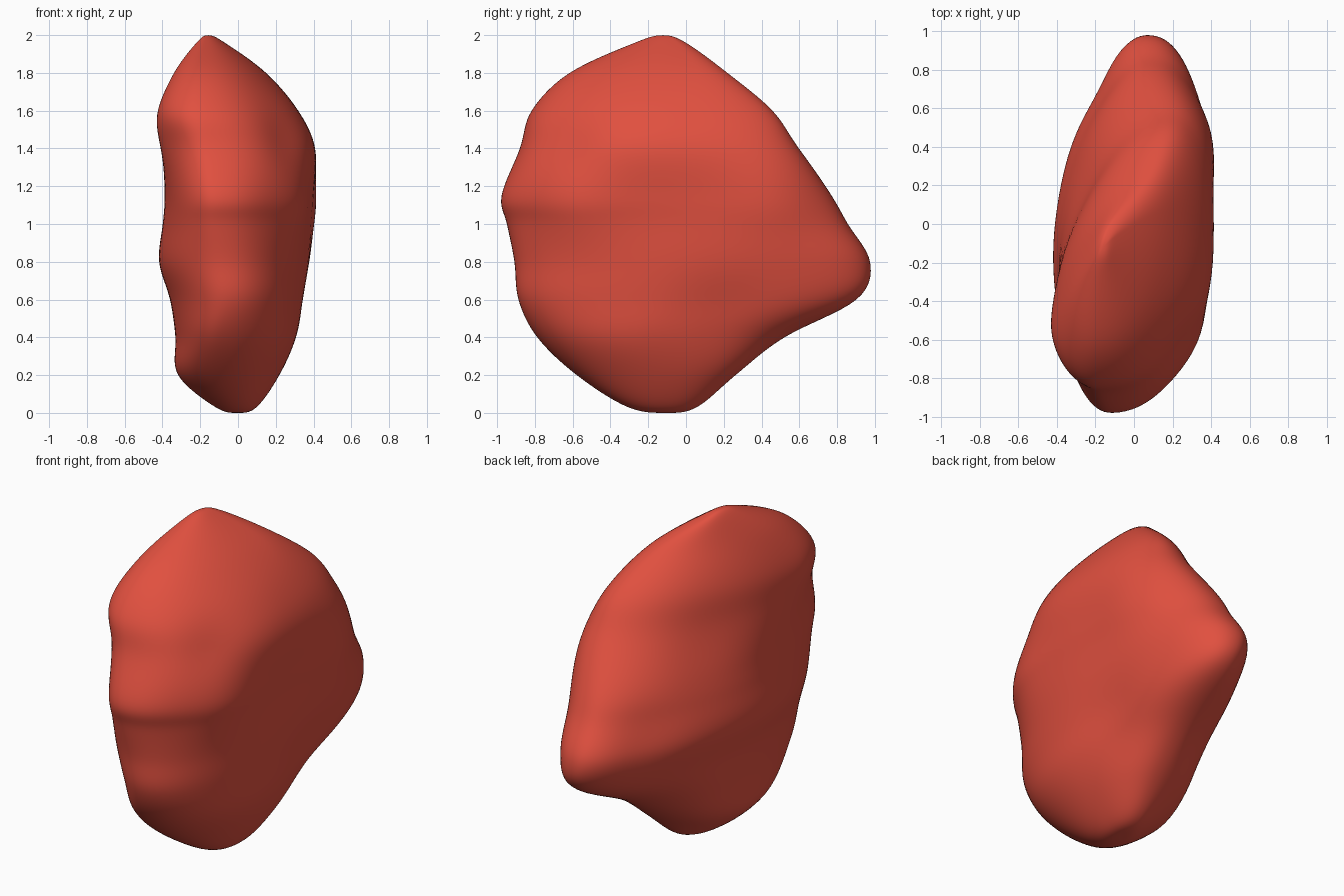
import bpy
import bmesh
import math
from mathutils import Vector

default_cube = bpy.data.objects.get("Cube")
if default_cube:
    bpy.data.objects.remove(default_cube, do_unlink=True)

SEGMENTS = 96
STEPS = 8

# Cross-sections: height, then left, right, front and back extreme points (x, y)
SECTIONS = [
    (0, 0, -.1, 0, -.1, 0, -.1, 0, -.1),
    (.03, -.12, -.13, .1, -.1, -.02, -.31, .01, .06),
    (.2, -.32, -.15, .22, -.1, -.08, -.58, .03, .26),
    (.4, -.33, -.15, .31, -.15, -.1, -.79, .05, .52),
    (.6, -.36, -.15, .35, 0, -.06, -.89, .09, .91),
    (.8, -.42, -.15, .38, .1, -.08, -.91, .05, .98),
    (1, -.4, -.15, .39, .08, -.11, -.95, .06, .86),
    (1.15, -.39, -.2, .4, 0, -.12, -.98, .08, .77),
    (1.4, -.4, -.38, .41, -.1, -.15, -.88, .15, .59),
    (1.6, -.42, -.5, .32, -.05, -.2, -.82, .15, .46),
    (1.8, -.34, -.38, .15, .05, -.19, -.62, .06, .22),
    (1.96, -.22, -.2, -.07, -.05, -.17, -.27, -.12, 0),
    (2, -.16, -.12, -.16, -.12, -.16, -.12, -.16, -.12),
]

# Soft hollows (positive) and bulges (negative): centre, radius, depth
HOLLOWS = [
    ((.26, -.62, 1.42), .18, .035),
    ((.32, .2, .52), .2, .03),
    ((.3, -.58, 1.1), .22, -.04),
    ((.33, .45, 1.15), .25, -.045),
    ((-.38, -.55, 1.45), .15, -.02),
    ((-.28, .2, 1.3), .25, .03),
    ((-.2, .7, .85), .2, .035),
    ((-.22, .18, .38), .2, -.03),
]


def mirrored(pole, neighbour):
    """Section beyond a pole, so the surface closes with a round cap."""
    return (neighbour[0],) + tuple(2 * p - n for p, n in zip(pole[1:], neighbour[1:]))


def smooth_blend(a, b, c, d, t):
    """Catmull-Rom blend between sections b and c."""
    return [q + t * (r - p + t * (2 * p - 5 * q + 4 * r - s + t * (3 * (q - r) + s - p))) / 2
            for p, q, r, s in zip(a, b, c, d)]


def arc_point(section, angle):
    """Point on a section outline made of four superellipse quarters."""
    z, left_x, left_y, right_x, right_y, front_x, front_y, back_x, back_y = section
    c, s = math.cos(angle), math.sin(angle)
    side_x, side_y = (right_x, right_y) if c >= 0 else (left_x, left_y)
    end_x, end_y = (back_x, back_y) if s >= 0 else (front_x, front_y)
    if s >= 0:
        power = 2.4 if c >= 0 else 1.7
    else:
        power = 2.1
    u, v = abs(c) ** (2 / power), abs(s) ** (2 / power)
    return Vector((end_x + (side_x - end_x) * u, side_y + (end_y - side_y) * v, z))


def sculpt(bm):
    """Press the hollows in and raise the bulges along the surface normals."""
    bm.normal_update()
    for vert in bm.verts:
        amount = 0
        for centre, radius, depth in HOLLOWS:
            distance = (vert.co - Vector(centre)).length / radius
            amount += depth * math.exp(-distance * distance)
        vert.co -= vert.normal * amount


# Stone body lofted through the sections
rows = [mirrored(SECTIONS[0], SECTIONS[1])] + SECTIONS + [mirrored(SECTIONS[-1], SECTIONS[-2])]
levels = []
for i in range(1, len(rows) - 2):
    for step in range(STEPS):
        levels.append(smooth_blend(*rows[i - 1:i + 3], step / STEPS))

bm = bmesh.new()
rings = []
for level in levels[1:]:
    rings.append([bm.verts.new(arc_point(level, math.tau * k / SEGMENTS)) for k in range(SEGMENTS)])
bottom = bm.verts.new(arc_point(SECTIONS[0], 0))
top = bm.verts.new(arc_point(SECTIONS[-1], 0))
for k in range(SEGMENTS):
    n = (k + 1) % SEGMENTS
    bm.faces.new((bottom, rings[0][n], rings[0][k]))
    bm.faces.new((top, rings[-1][k], rings[-1][n]))
    for lower, upper in zip(rings, rings[1:]):
        bm.faces.new((lower[k], lower[n], upper[n], upper[k]))
sculpt(bm)
for face in bm.faces:
    face.smooth = True

mesh = bpy.data.meshes.new("stone_body")
bm.to_mesh(mesh)
bm.free()
stone = bpy.data.objects.new("stone_body", mesh)
bpy.context.collection.objects.link(stone)

# Gentle smoothing rounds the joins between outline quarters
soften = stone.modifiers.new("soften", "SMOOTH")
soften.factor = 0.5
soften.iterations = 10

# Red stone colour
red = bpy.data.materials.new("brick_red")
red.use_nodes = True
colour = (.75, .08, .05, 1)
red.diffuse_color = colour
red.node_tree.nodes["Principled BSDF"].inputs["Base Color"].default_value = colour
mesh.materials.append(red)
